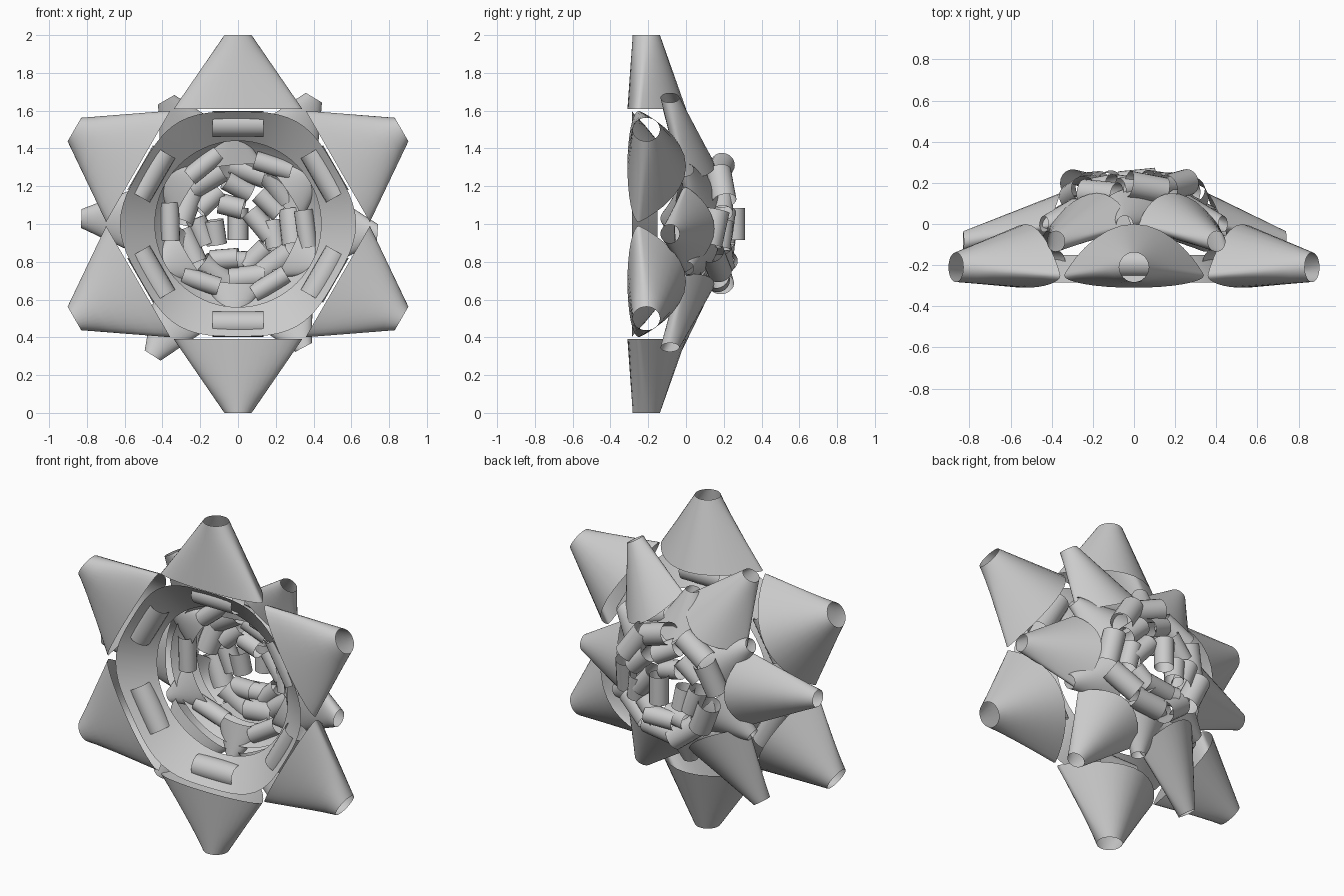
import bpy, bmesh, random
from math import sin, cos, pi, radians
from mathutils import Vector

if "Cube" in bpy.data.objects:
    bpy.data.objects.remove(bpy.data.objects["Cube"])

random.seed(4)
N = 32


def place(ang, r, t, y):
    # polar position around the rosette centre: radial r, tangential t, depth y
    return Vector((r * cos(ang) - t * sin(ang), y, 1 + r * sin(ang) + t * cos(ang)))


def loft(name, rings, sharp=50):
    # open, uncapped skin through closed rings of points
    me = bpy.data.meshes.new(name)
    bm = bmesh.new()
    vs = [[bm.verts.new(p) for p in ring] for ring in rings]
    for a, b in zip(vs, vs[1:]):
        n = len(a)
        for i in range(n):
            j = (i + 1) % n
            bm.faces.new((a[i], a[j], b[j], b[i]))
    bmesh.ops.recalc_face_normals(bm, faces=bm.faces)
    bm.to_mesh(me)
    bm.free()
    ob = bpy.data.objects.new(name, me)
    bpy.context.collection.objects.link(ob)
    bpy.context.view_layer.objects.active = ob
    ob.select_set(True)
    bpy.ops.object.shade_smooth_by_angle(angle=radians(sharp))
    ob.select_set(False)
    return ob


def cone_loop(name, deg, r0, r1, hw, corner, top, bottom, tip_y, tip_r, tilt=0.0):
    # ribbon loop: lens-shaped mouth tapering to a small round opening
    ang, rings = radians(deg), []
    for k in range(7):
        f = k / 6
        ring = []
        for i in range(N):
            a = 2 * pi * i / N
            s = sin(a)
            t0 = hw * cos(a)
            if s >= 0:
                y0 = corner + (top - corner) * s ** 1.8
            else:
                y0 = corner - (corner - bottom) * abs(s)
            rr = r0 + tilt * (y0 - corner)
            t1, y1 = tip_r * cos(a), tip_y + tip_r * s
            ring.append(place(ang, rr + (r1 - rr) * f, t0 + (t1 - t0) * f, y0 + (y1 - y0) * f))
        rings.append(ring)
    return loft(name, rings)


def tube(name, deg, r, y, length, rad, twist=0.0, lean=0.0, flat=1.0):
    # short ribbon curl lying across the radius
    ang = radians(deg)
    c = place(ang, r, 0, y)
    u = Vector((cos(ang), 0, sin(ang)))
    t = Vector((-sin(ang), 0, cos(ang)))
    d = (t * cos(twist) + u * sin(twist)) * cos(lean) + Vector((0, 1, 0)) * sin(lean)
    p = d.cross(Vector((0, 1, 0))).normalized()
    q = p.cross(d).normalized()
    rings = []
    for e in (-.5, .5):
        rings.append([c + d * length * e + p * rad * cos(2 * pi * i / 20)
                      + q * rad * flat * sin(2 * pi * i / 20) for i in range(20)])
    return loft(name, rings)


def band(name, profile, hexagonal=0.0):
    # funnel-shaped annular ribbon, outer edge slightly six-sided
    rings = []
    for r, y, h in profile:
        rings.append([place(2 * pi * i / 72, r + h * hexagonal * cos(6 * 2 * pi * i / 72), 0, y)
                      for i in range(72)])
    return loft(name, rings)


# outer star: six big loops with a curl in each mouth
for i in range(6):
    deg = 90 + 60 * i
    cone_loop("outer_loop", deg, .61, 1.0, .34, -.25, 0, -.31, -.21, .072)
    tube("outer_curl", deg, .53, -.19, .27, .068)
band("outer_band", [(.44, -.15, 0), (.53, -.22, .3), (.61, -.285, 1)], .015)

# middle star, leaning towards the front
for deg, tip in ((120, .76), (59, .78), (178, .83), (-4, .74), (237, .83), (298, .74)):
    cone_loop("middle_loop", deg, .42, tip, .225, .0, .15, -.06, -.085, .05, -.4)
    tube("middle_curl", deg, .36, .03, .2, .05, random.uniform(-.3, .3))
band("middle_band", [(.33, .08, 0), (.39, .04, 0), (.44, -.02, 0)])

# short inner loops between the middle ones
for deg in (90, 30, -30, -90, 210, 150):
    cone_loop("inner_loop", deg + random.uniform(-6, 6), .29, .52, .17, .06, .17, .0, .0, .04, -.4)

# rear curls in concentric rings
for i in range(9):
    tube("rear_curl_outer", 40 * i + random.uniform(-6, 6), .29, .17 + random.uniform(-.03, .03),
         .19, .065, random.uniform(-.3, .3), random.uniform(-.25, .25))
for i in range(7):
    tube("rear_curl_inner", 51.4 * i + 39 + random.uniform(-6, 6), .2, .19 + random.uniform(-.02, .02),
         .15, .055, random.uniform(-.5, .5), random.uniform(-.3, .3))

# centre curls
for deg, r, y, ln, tw in ((0, .12, .2, .17, -.7), (200, .13, .2, .13, .2),
                          (110, .1, .18, .13, .6), (275, .2, .21, .18, .05)):
    tube("centre_curl", deg, r, y, ln, .055, tw, .1)
tube("centre_top_curl", 0, 0, .258, .17, .055)
